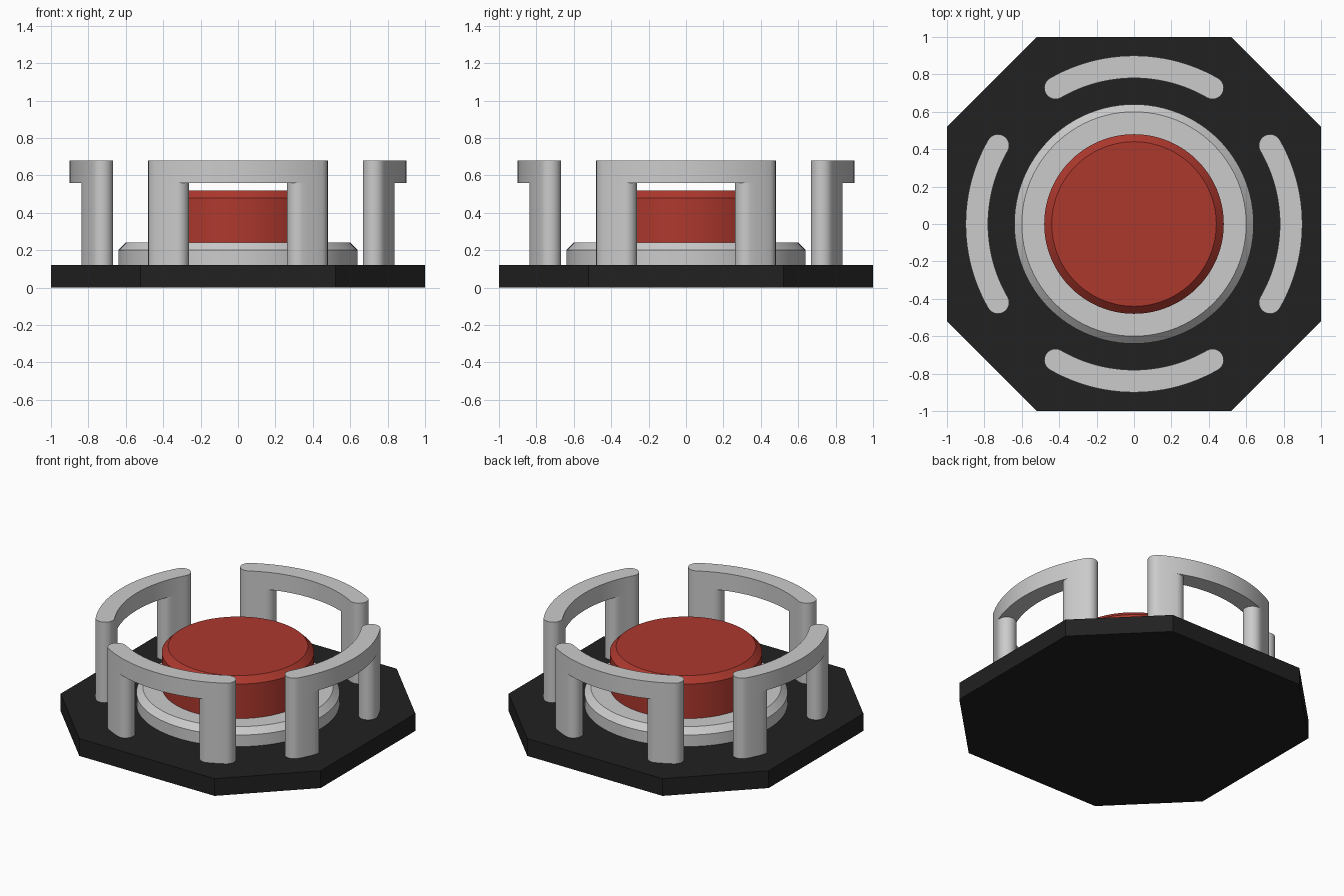
import bpy, bmesh
from math import sin, cos, pi, radians

if "Cube" in bpy.data.objects:
    bpy.data.objects.remove(bpy.data.objects["Cube"])


def colour(name, rgb):
    m = bpy.data.materials.new(name)
    m.diffuse_color = (*rgb, 1)
    m.use_nodes = True
    m.node_tree.nodes["Principled BSDF"].inputs["Base Color"].default_value = m.diffuse_color
    return m


def finish(bm, name, mat=None):
    bmesh.ops.recalc_face_normals(bm, faces=bm.faces)
    me = bpy.data.meshes.new(name)
    bm.to_mesh(me)
    bm.free()
    ob = bpy.data.objects.new(name, me)
    bpy.context.collection.objects.link(ob)
    if mat:
        me.materials.append(mat)
    bpy.ops.object.select_all(action='DESELECT')
    ob.select_set(True)
    bpy.context.view_layer.objects.active = ob
    bpy.ops.object.shade_smooth_by_angle(angle=radians(30))
    return ob


def loft(bm, loops):
    """Closed solid skinned through matching loops of points."""
    rings = [[bm.verts.new(p) for p in loop] for loop in loops]
    n = len(rings[0])
    for a, b in zip(rings, rings[1:]):
        for i in range(n):
            j = (i + 1) % n
            bm.faces.new((a[i], a[j], b[j], b[i]))
    bm.faces.new(rings[0][::-1])
    bm.faces.new(rings[-1])


def circle(r, z, n=96):
    return [(r * cos(2 * pi * i / n), r * sin(2 * pi * i / n), z) for i in range(n)]


def turned(name, profile, mat=None):
    bm = bmesh.new()
    loft(bm, [circle(r, z) for r, z in profile])
    return finish(bm, name, mat)


def arc_slot(a0, a1, steps, mid=0.84, half=0.06, cap=12):
    """Outline of a curved bar with round ends, angles in radians."""
    pts = []
    for i in range(steps + 1):                        # outer edge
        a = a0 + (a1 - a0) * i / steps
        pts.append(((mid + half) * cos(a), (mid + half) * sin(a)))
    for i in range(1, cap):                           # far end
        t = a1 + pi * i / cap
        pts.append((mid * cos(a1) + half * cos(t), mid * sin(a1) + half * sin(t)))
    for i in range(steps + 1):                        # inner edge
        a = a1 + (a0 - a1) * i / steps
        pts.append(((mid - half) * cos(a), (mid - half) * sin(a)))
    for i in range(1, cap):                           # near end
        t = a0 + pi + pi * i / cap
        pts.append((mid * cos(a0) + half * cos(t), mid * sin(a0) + half * sin(t)))
    return pts


def prism(bm, outline, z0, z1):
    loft(bm, [[(x, y, z) for x, y in outline] for z in (z0, z1)])


black = colour("black", (0.015, 0.015, 0.015))
red = colour("red", (0.42, 0.04, 0.027))

# Octagonal base plate
c = 0.52
bm = bmesh.new()
prism(bm, [(1, -c), (1, c), (c, 1), (-c, 1), (-1, c), (-1, -c), (-c, -1), (c, -1)], 0, 0.12)
finish(bm, "base_plate", black)

# Collar and push button with chamfered rims
turned("collar", [(0.64, 0.12), (0.64, 0.20), (0.60, 0.24)])
turned("push_button", [(0.48, 0.24), (0.48, 0.48), (0.44, 0.52)], red)

# Four curved guards, each a bar on two legs
for k, side in enumerate(("right", "back", "left", "front")):
    mid = k * pi / 2
    bm = bmesh.new()
    prism(bm, arc_slot(mid - radians(30), mid + radians(30), 24), 0.56, 0.68)
    for a, b in ((-30, -22.5), (22.5, 30)):
        prism(bm, arc_slot(mid + radians(a), mid + radians(b), 3), 0.12, 0.56)
    finish(bm, side + "_guard")
